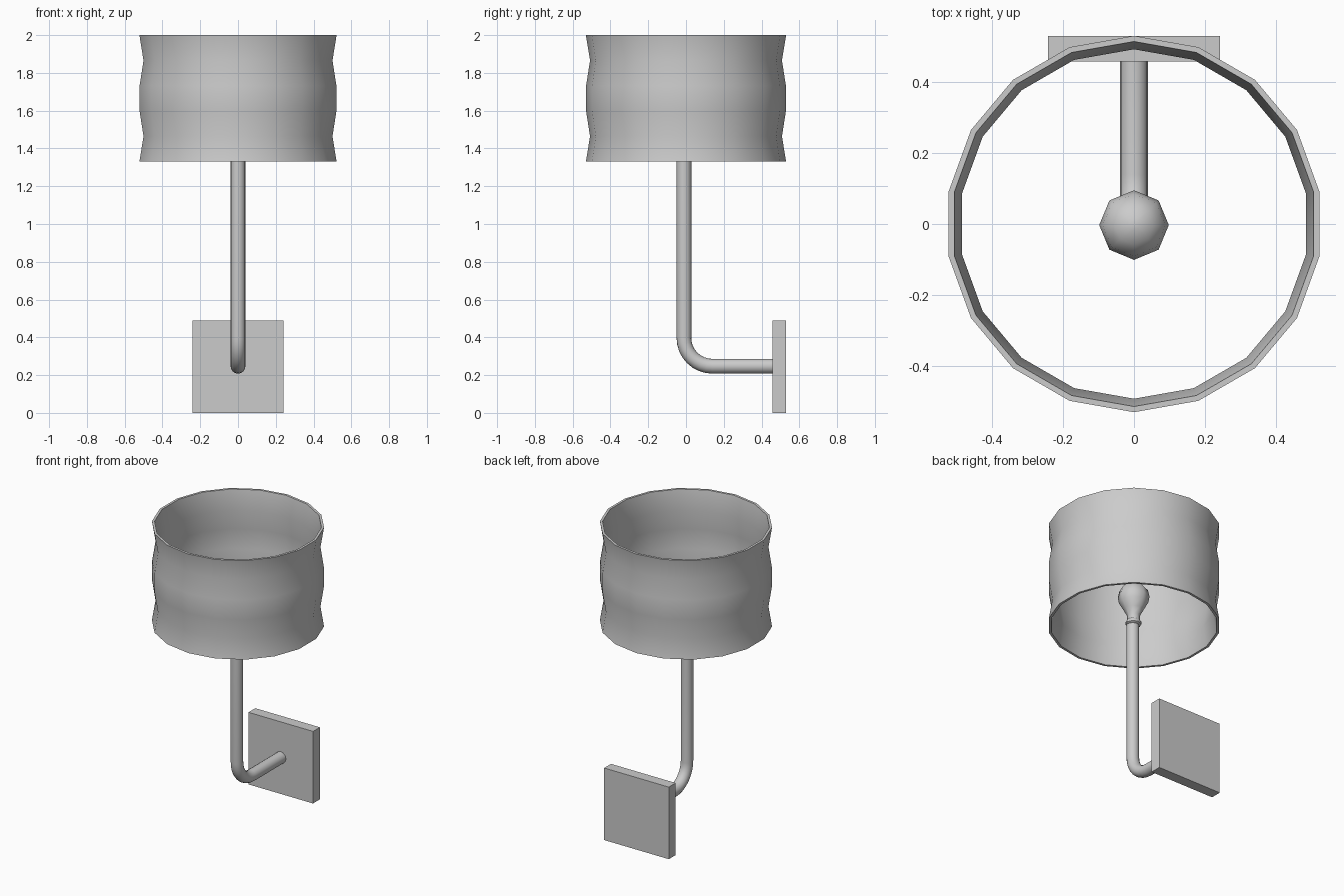
import bpy, bmesh
from math import sin, cos, pi, radians
from mathutils import Vector

if "Cube" in bpy.data.objects:
    bpy.data.objects.remove(bpy.data.objects["Cube"])


def make_object(name, bm, angle=None):
    bmesh.ops.recalc_face_normals(bm, faces=bm.faces)
    mesh = bpy.data.meshes.new(name)
    bm.to_mesh(mesh)
    bm.free()
    obj = bpy.data.objects.new(name, mesh)
    bpy.context.collection.objects.link(obj)
    if angle:
        bpy.ops.object.select_all(action='DESELECT')
        obj.select_set(True)
        bpy.context.view_layer.objects.active = obj
        bpy.ops.object.shade_smooth_by_angle(angle=radians(angle))
    return obj


def skin(bm, rings, closed=False, capped=False):
    """Bridge successive rings of points with quads."""
    rows = [[bm.verts.new(p) for p in ring] for ring in rings]
    n = len(rows[0])
    pairs = list(zip(rows, rows[1:]))
    if closed:
        pairs.append((rows[-1], rows[0]))
    for a, b in pairs:
        for i in range(n):
            j = (i + 1) % n
            bm.faces.new((a[i], a[j], b[j], b[i]))
    if capped:
        bm.faces.new(rows[0])
        bm.faces.new(rows[-1])


def lathe(name, profile, sides, y=0, angle=50, **kw):
    bm = bmesh.new()
    skin(bm, [[(r * cos(pi / 2 + 2 * pi * i / sides),
                y + r * sin(pi / 2 + 2 * pi * i / sides), z)
               for i in range(sides)] for r, z in profile], **kw)
    return make_object(name, bm, angle)


# Wavy drum shade, open at both ends, with a thin wall
outer = [(0.53, 1.33), (0.508, 1.464), (0.529, 1.598),
         (0.529, 1.732), (0.508, 1.866), (0.53, 2.0)]
inner = [(r - 0.016, z) for r, z in reversed(outer)]
lathe("shade", outer + inner, 18, closed=True)

# Bent arm: out from the wall plate, then up to the bulb
AX, AZ, R, BEND = -0.011, 0.247, 0.039, 0.15
path = [(0.47, AZ, 0)]
for k in range(9):
    t = pi / 2 * k / 8
    path.append((AX + BEND - BEND * sin(t), AZ + BEND - BEND * cos(t), t))
path.append((AX, 1.335, pi / 2))
rings = []
for y, z, t in path:
    normal = Vector((0, sin(t), cos(t)))
    rings.append([Vector((0, y, z)) + normal * R * cos(2 * pi * i / 16)
                  + Vector((R * sin(2 * pi * i / 16), 0, 0)) for i in range(16)])
bm = bmesh.new()
skin(bm, rings, capped=True)
make_object("arm", bm, 40)

# Bulb holder and eight-sided bulb
lathe("bulb_collar", [(0.038, 1.332), (0.05, 1.34), (0.05, 1.355), (0.038, 1.37)],
      8, y=-0.006, capped=True)
lathe("bulb", [(0.04, 1.35), (0.04, 1.40), (0.062, 1.44), (0.09, 1.49),
               (0.098, 1.53), (0.088, 1.575), (0.055, 1.612), (0.015, 1.627)],
      8, y=-0.003, angle=60, capped=True)

# Square wall plate
bm = bmesh.new()
bmesh.ops.create_cube(bm, size=1)
for v in bm.verts:
    v.co = (v.co.x * 0.484, 0.4935 + v.co.y * 0.073, 0.244 + v.co.z * 0.488)
make_object("wall_plate", bm)
